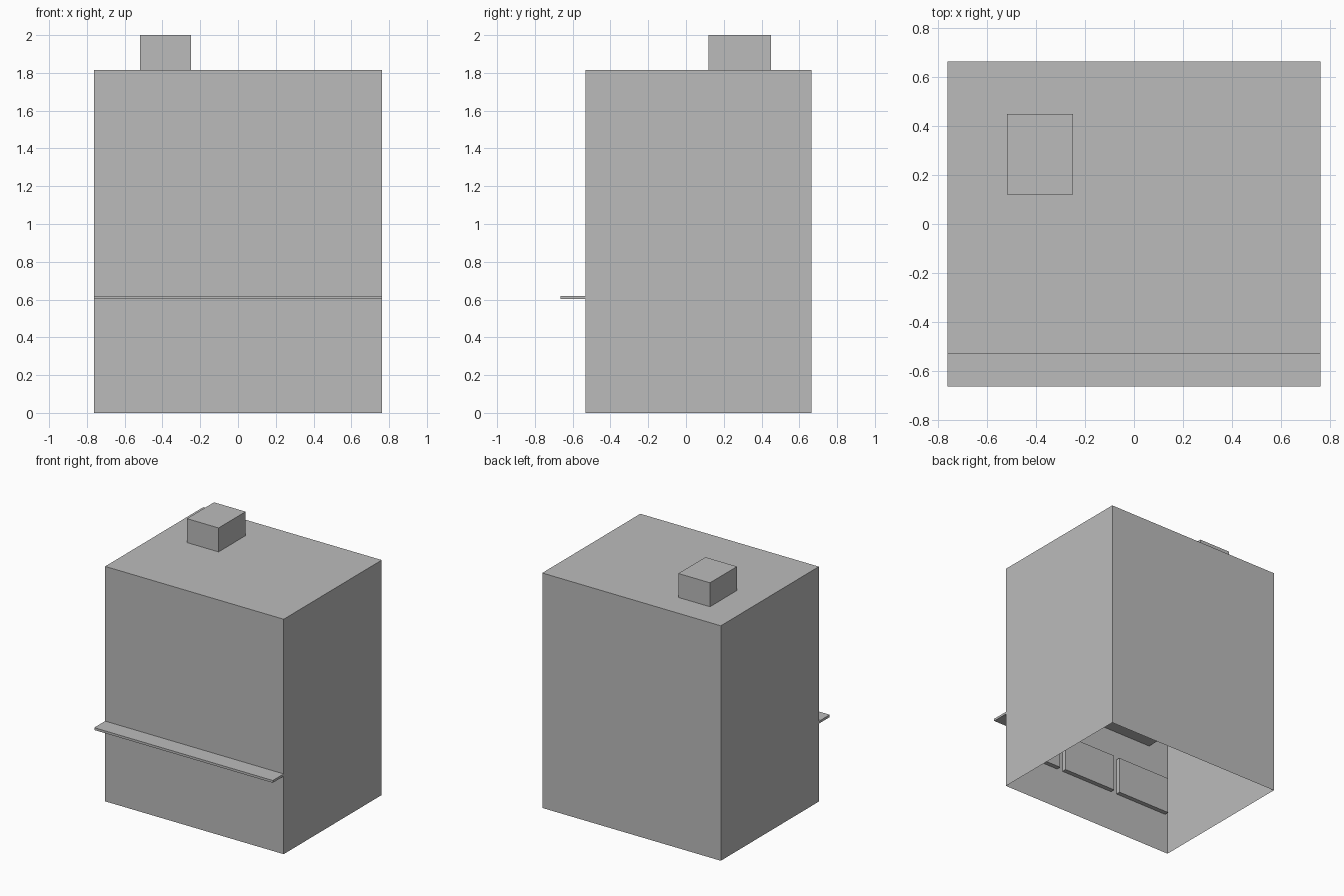
import bpy
import bmesh

if "Cube" in bpy.data.objects:
    bpy.data.objects.remove(bpy.data.objects["Cube"])

grey = bpy.data.materials.new("plain grey")
grey.diffuse_color = (0.5, 0.5, 0.5, 1)
grey.use_nodes = True
grey.node_tree.nodes["Principled BSDF"].inputs["Base Color"].default_value = grey.diffuse_color


def box(name, x, y, z, open_side=None):
    """Box between (min, max) ranges; open_side = (axis, sign) leaves that face out."""
    bm = bmesh.new()
    bmesh.ops.create_cube(bm, size=1)
    for v in bm.verts:
        for axis, (lo, hi) in enumerate((x, y, z)):
            v.co[axis] = hi if v.co[axis] > 0 else lo
    bm.normal_update()
    if open_side:
        axis, sign = open_side
        faces = [f for f in bm.faces if f.normal[axis] * sign > 0.9]
        bmesh.ops.delete(bm, geom=faces, context='FACES_ONLY')
    mesh = bpy.data.meshes.new(name)
    bm.to_mesh(mesh)
    bm.free()
    mesh.materials.append(grey)
    obj = bpy.data.objects.new(name, mesh)
    bpy.context.collection.objects.link(obj)
    return obj


W, FRONT, BACK, ROOF = 0.763, -0.532, 0.665, 1.815

# Main building shell, open underneath
box("building_walls", (-W, W), (FRONT, BACK), (0, ROOF), (2, -1))

# Block on the roof
box("roof_block", (-0.52, -0.25), (0.12, 0.45), (ROOF, 2.0), (2, -1))

# Thin canopy across the front
box("front_canopy", (-W, W), (-0.665, FRONT), (0.602, 0.62), (1, 1))

# Three shallow bays on the inside of the front wall
for i, cx in enumerate((-0.51, 0.0, 0.51)):
    box(f"inner_bay_{i + 1}", (cx - 0.23, cx + 0.23),
        (FRONT, FRONT + 0.035), (0.32, 0.605), (1, -1))

# Wide upper bay on the inside of the front wall
box("inner_upper_bay", (-0.59, 0.59), (FRONT, FRONT + 0.1), (0.835, 1.6), (1, -1))
